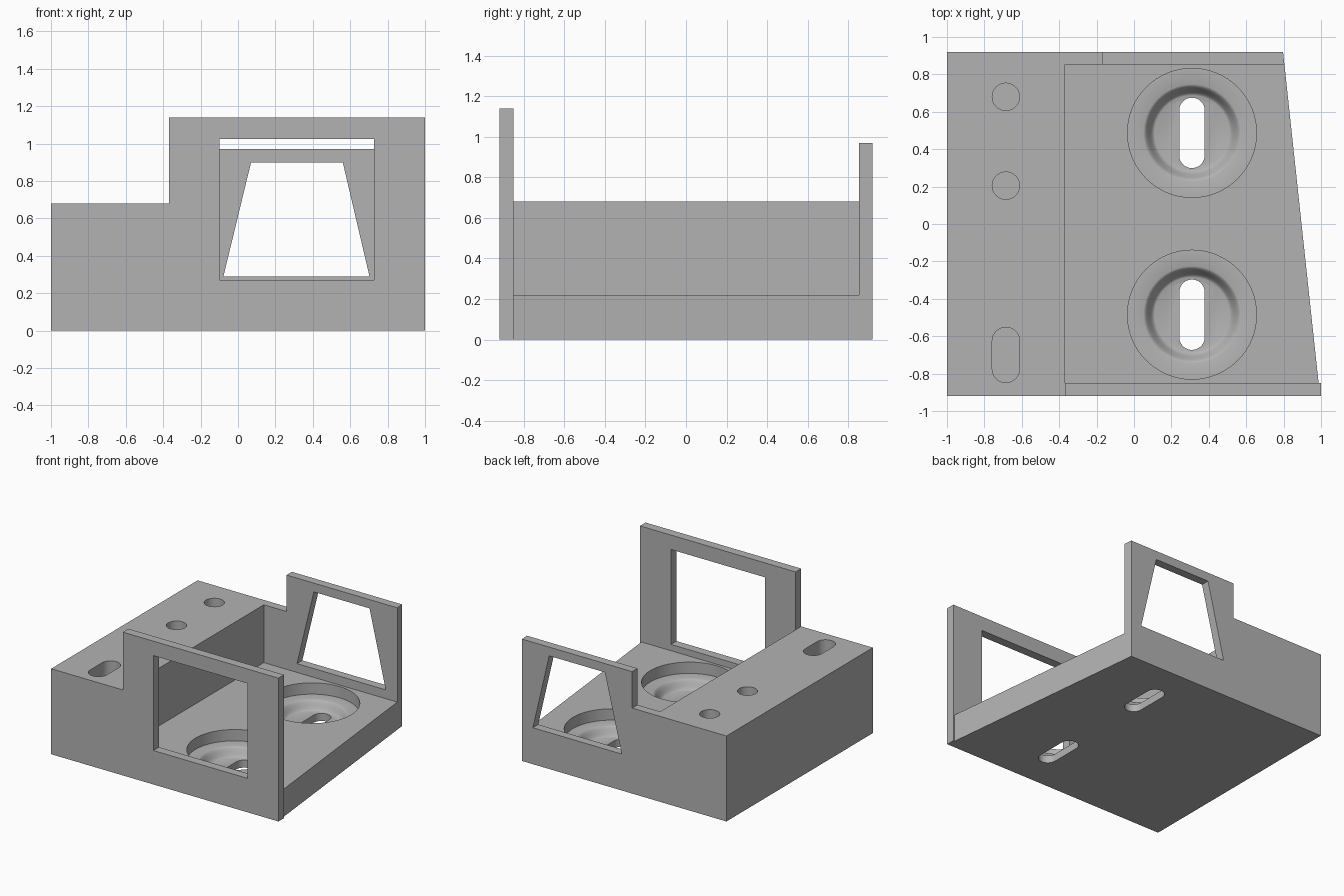
import bpy, bmesh, math
from mathutils import Matrix

if "Cube" in bpy.data.objects:
    bpy.data.objects.remove(bpy.data.objects["Cube"])

grey = bpy.data.materials.new("plain grey")
grey.diffuse_color = (0.45, 0.45, 0.45, 1)
grey.use_nodes = True
grey.node_tree.nodes["Principled BSDF"].inputs["Base Color"].default_value = grey.diffuse_color


def make_object(name, bm):
    bmesh.ops.recalc_face_normals(bm, faces=bm.faces)
    mesh = bpy.data.meshes.new(name)
    bm.to_mesh(mesh)
    bm.free()
    mesh.materials.append(grey)
    obj = bpy.data.objects.new(name, mesh)
    bpy.context.collection.objects.link(obj)
    return obj


def prism(name, outline, lo, hi, axis="z"):
    """Extrude an outline along z, or an xz outline along y."""
    bm = bmesh.new()
    place = (lambda a, b, t: (a, b, t)) if axis == "z" else (lambda a, b, t: (a, t, b))
    face = bm.faces.new([bm.verts.new(place(a, b, lo)) for a, b in outline])
    top = bmesh.ops.extrude_face_region(bm, geom=[face])["geom"]
    bmesh.ops.translate(bm, vec=place(0, 0, hi - lo),
                        verts=[v for v in top if isinstance(v, bmesh.types.BMVert)])
    return make_object(name, bm)


def box(name, x0, x1, y0, y1, z0, z1):
    return prism(name, [(x0, y0), (x1, y0), (x1, y1), (x0, y1)], z0, z1)


def slot(x, y, r, half, n=24):
    """Rounded slot outline along y; half = 0 gives a circle."""
    pts = []
    for side, start in ((1, 0), (-1, math.pi)):
        for i in range(n + (half > 0)):
            a = start + math.pi * i / n
            pts.append((x + r * math.cos(a), y + side * half + r * math.sin(a)))
    return pts


def lathe(name, profile, x, y, n=64):
    """Closed solid turned about a vertical axis."""
    bm = bmesh.new()
    rings = [[bm.verts.new((x + r * math.cos(2 * math.pi * i / n),
                            y + r * math.sin(2 * math.pi * i / n), z))
              for i in range(n)] for r, z in profile]
    for a, b in zip(rings, rings[1:]):
        for i in range(n):
            j = (i + 1) % n
            bm.faces.new((a[i], a[j], b[j], b[i]))
    bm.faces.new(rings[0])
    bm.faces.new(rings[-1])
    return make_object(name, bm)


# Solid block with the slanted right side
body = prism("bracket_body", [(-1, -0.92), (1, -0.92), (1, -0.85), (0.987, -0.85),
                              (0.797, 0.92), (-1, 0.92)], 0, 1.14)

cutters = [
    # Steps that leave the tall front wall, the lower back wall and the left block
    box("left_step_cut", -1.2, -0.37, -1.2, 1.2, 0.68, 1.4),
    box("back_step_cut", -0.6, -0.17, -0.85, 1.2, 0.68, 1.4),
    box("back_top_cut", -0.6, 1.3, -0.85, 1.2, 0.97, 1.4),
    # Open tray
    box("tray_cut", -0.37, 1.3, -0.85, 0.853, 0.22, 1.4),
    # Wall windows
    box("front_window_cut", -0.1, 0.727, -1.1, -0.7, 0.27, 1.025),
    prism("back_window_cut", [(-0.078, 0.29), (0.703, 0.29), (0.56, 0.90), (0.07, 0.90)],
          0.7, 1.1, "y"),
]

# Blind holes in the left block
for y, half in ((0.68, 0), (0.205, 0), (-0.7, 0.075)):
    cutters.append(prism("blind_hole_cut", slot(-0.685, y, 0.073, half), 0.45, 0.9))

# Round seats with a softly curved step, and slots through the floor
seat = [(0.345, 0.4), (0.345, 0.13)]
for i in range(9):
    t = i / 8
    seat.append((0.26 - 0.06 * t, 0.13 - 0.07 * t * t * (3 - 2 * t)))
for y in (0.487, -0.485):
    cutters.append(lathe("seat_cut", seat, 0.31, y))
    cutters.append(prism("floor_slot_cut", slot(0.31, y, 0.068, 0.12), -0.2, 0.3))

# Carve the body
bpy.context.view_layer.objects.active = body
for cutter in cutters:
    mod = body.modifiers.new("cut", "BOOLEAN")
    mod.operation = "DIFFERENCE"
    mod.solver = "EXACT"
    mod.object = cutter
    bpy.ops.object.modifier_apply(modifier=mod.name)
    bpy.data.objects.remove(cutter, do_unlink=True)

# Smooth the curved seats, keep the block edges crisp
body.select_set(True)
bpy.ops.object.shade_smooth_by_angle(angle=math.radians(35))
